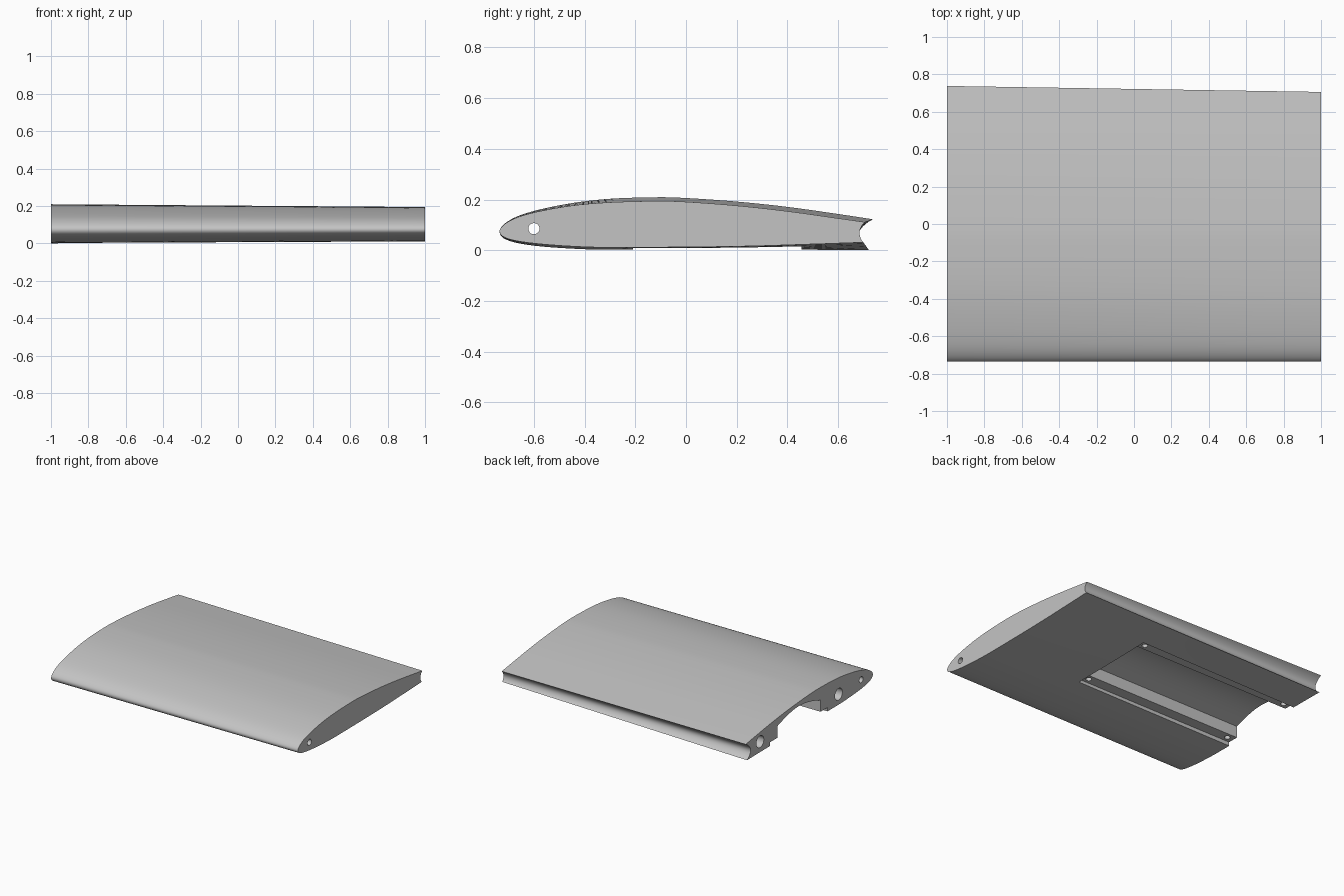
import bpy, bmesh, math
from mathutils import Vector, Matrix

if "Cube" in bpy.data.objects:
    bpy.data.objects.remove(bpy.data.objects["Cube"])

grey = bpy.data.materials.new("plain grey")
grey.use_nodes = True
grey.diffuse_color = (0.55, 0.55, 0.55, 1)
grey.node_tree.nodes["Principled BSDF"].inputs["Base Color"].default_value = (0.55, 0.55, 0.55, 1)

# Section outlines (y, z) from upper trailing tip round the nose to the lower tip
ROOT = [(.738, .122), (.6, .143), (.4, .171), (.2, .192), (0, .206), (-.12, .209),
        (-.3, .203), (-.45, .186), (-.6, .155), (-.69, .122), (-.735, .08),
        (-.71, .042), (-.6, .018), (-.4, .004), (-.2, .002), (.2, .002), (.5, .002), (.722, 0)]
TIP = [(.706, .111), (.6, .126), (.4, .154), (.2, .176), (0, .191), (-.12, .194),
       (-.3, .189), (-.45, .176), (-.6, .149), (-.69, .119), (-.735, .08),
       (-.71, .048), (-.6, .027), (-.4, .013), (-.2, .011), (.2, .015), (.5, .024), (.7, .031)]


def smooth_path(points, steps=5):
    """Catmull-Rom curve through the points."""
    p = [Vector(q) for q in points]
    p = [2 * p[0] - p[1]] + p + [2 * p[-1] - p[-2]]
    out = []
    for a, b, c, d in zip(p, p[1:], p[2:], p[3:]):
        for i in range(steps):
            t = i / steps
            out.append(0.5 * (2 * b + (c - a) * t + (2 * a - 5 * b + 4 * c - d) * t ** 2
                              + (3 * b - a - 3 * c + d) * t ** 3))
    return out + [p[-2]]


def section(points, groove, steps=14):
    """Smoothed outline closed by the hollow trailing edge."""
    path = smooth_path(points)
    low, high = path[-1], path[0]
    for i in range(1, steps):
        q = low.lerp(high, i / steps)
        q.x -= groove * math.sin(math.pi * i / steps) ** 0.8
        path.append(q)
    return path


def loft(name, stations):
    """Solid through matching (x, outline) stations."""
    bm = bmesh.new()
    rings = [[bm.verts.new((x, q[0], q[1])) for q in path] for x, path in stations]
    for a, b in zip(rings, rings[1:]):
        for i in range(len(a)):
            j = (i + 1) % len(a)
            bm.faces.new((a[i], a[j], b[j], b[i]))
    bm.faces.new(rings[0])
    bm.faces.new(rings[-1])
    bmesh.ops.recalc_face_normals(bm, faces=bm.faces)
    return finish(name, bm)


def finish(name, bm):
    mesh = bpy.data.meshes.new(name)
    bm.to_mesh(mesh)
    bm.free()
    mesh.materials.append(grey)
    obj = bpy.data.objects.new(name, mesh)
    bpy.context.collection.objects.link(obj)
    return obj


def rod(name, centre, radius, length, along_x=False):
    bm = bmesh.new()
    turn = Matrix.Rotation(math.pi / 2, 4, 'Y') if along_x else Matrix()
    bmesh.ops.create_cone(bm, cap_ends=True, segments=32, radius1=radius, radius2=radius,
                          depth=length, matrix=Matrix.Translation(centre) @ turn)
    return finish(name, bm)


# Wing body, tapering from the thick end to the thin end
root, tip = section(ROOT, 0.05), section(TIP, 0.018)
stations = []
for k in range(7):
    t = k / 6
    stations.append((2 * t - 1, [a.lerp(b, t) for a, b in zip(root, tip)]))
wing = loft("wing_panel", stations)

# Underside bay: ledges on both long sides and an arched roof
FRONT, BACK, LEDGE, WALL = -0.13, 0.37, 0.03, 0.115
roof = [(FRONT + (BACK - FRONT) * i / 24, WALL + 0.052 * math.sin(math.pi * i / 24))
        for i in range(25)]
bay = ([(-0.21, -0.1), (-0.21, LEDGE), (FRONT, LEDGE)] + roof
       + [(BACK, LEDGE), (0.455, LEDGE), (0.455, -0.1)])
cutters = [loft("bay_cutter", [(-1.1, bay), (0.3, bay)])]

# Screw holes in the ledges
for x in (-0.95, 0.25):
    for y in (-0.17, 0.41):
        cutters.append(rod("screw_cutter", (x, y, 0.03), 0.02, 0.13))

# Long pin hole through the nose, and two blind spar sockets
cutters.append(rod("pin_cutter", (0, -0.6, 0.085), 0.022, 2.4, True))
for y in (-0.34, 0.57):
    cutters.append(rod("spar_cutter", (-0.9, y, 0.078), 0.043, 1.4, True))

bpy.context.view_layer.objects.active = wing
for cutter in cutters:
    cutter.hide_render = True
    mod = wing.modifiers.new("cut", 'BOOLEAN')
    mod.operation, mod.solver, mod.object = 'DIFFERENCE', 'EXACT', cutter
    bpy.ops.object.modifier_apply(modifier=mod.name)
    bpy.data.objects.remove(cutter)

bpy.ops.object.select_all(action='DESELECT')
wing.select_set(True)
bpy.ops.object.shade_smooth_by_angle(angle=math.radians(30))
